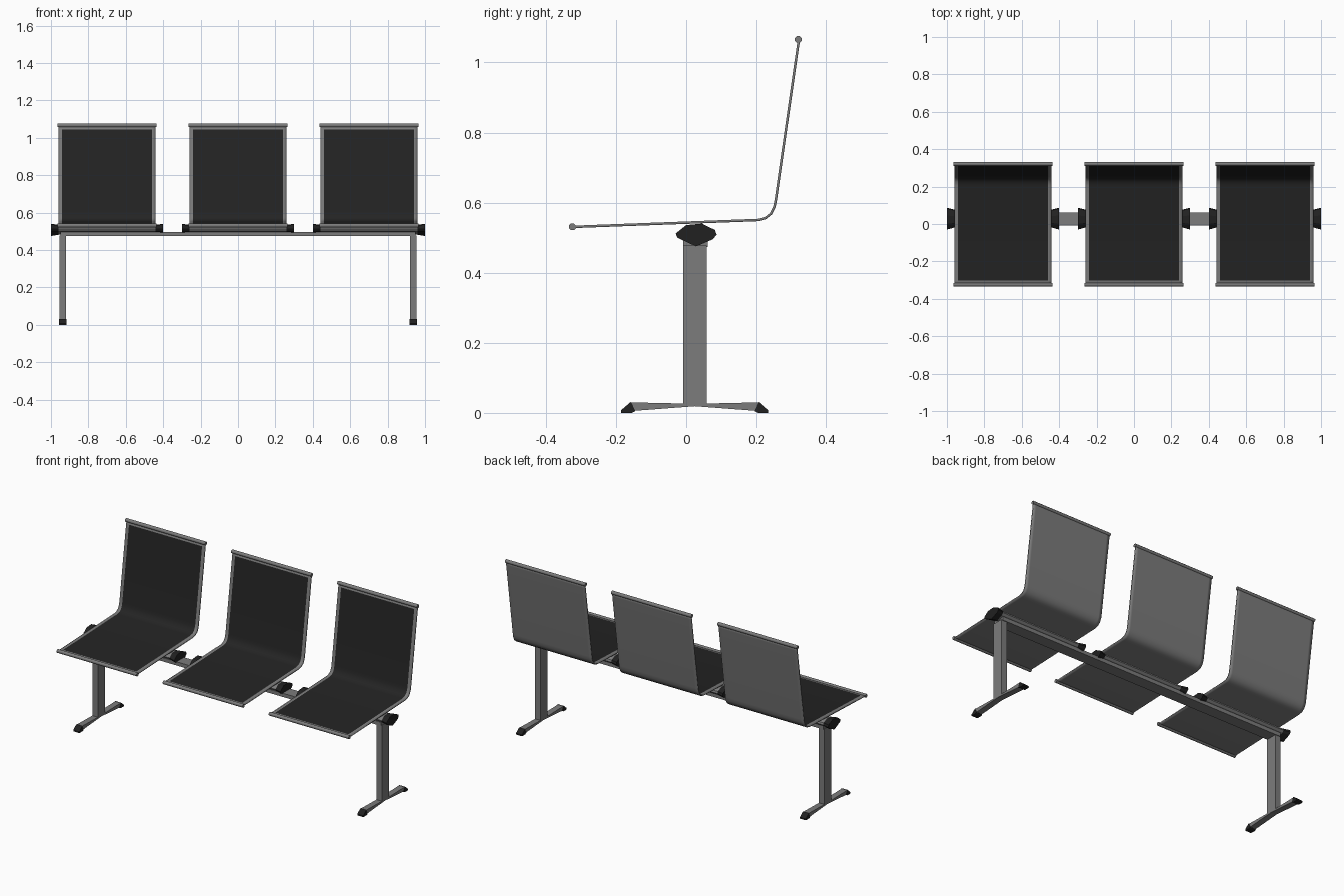
import bpy, bmesh, math
from mathutils import Vector

if "Cube" in bpy.data.objects:
    bpy.data.objects.remove(bpy.data.objects["Cube"])


def material(name, v):
    m = bpy.data.materials.new(name)
    m.diffuse_color = (v, v, v, 1)
    m.use_nodes = True
    m.node_tree.nodes["Principled BSDF"].inputs["Base Color"].default_value = m.diffuse_color
    return m


GREY = material("grey metal", 0.2)
BLACK = material("black fabric", 0.017)
DARK = material("black plastic", 0.015)


def finish(bm, name, mats, smooth=None):
    me = bpy.data.meshes.new(name)
    bm.to_mesh(me)
    bm.free()
    ob = bpy.data.objects.new(name, me)
    bpy.context.collection.objects.link(ob)
    for m in mats:
        me.materials.append(m)
    if smooth:
        bpy.ops.object.select_all(action='DESELECT')
        ob.select_set(True)
        bpy.context.view_layer.objects.active = ob
        bpy.ops.object.shade_smooth_by_angle(angle=math.radians(smooth))
    return ob


def prism(name, profile, x0, x1, mat, s0=1.0, s1=1.0, smooth=None):
    """Extrude a (y, z) outline along x, scaling each end about its middle."""
    bm = bmesh.new()
    cy = sum(p[0] for p in profile) / len(profile)
    cz = sum(p[1] for p in profile) / len(profile)
    a, b = [[bm.verts.new((x, cy + (y - cy) * s, cz + (z - cz) * s)) for y, z in profile]
            for x, s in ((x0, s0), (x1, s1))]
    n = len(profile)
    bm.faces.new(a)
    bm.faces.new(b)
    for i in range(n):
        bm.faces.new((a[i], a[(i + 1) % n], b[(i + 1) % n], b[i]))
    bmesh.ops.recalc_face_normals(bm, faces=bm.faces)
    return finish(bm, name, [mat], smooth)


def rect(y0, y1, z0, z1):
    return [(y0, z0), (y1, z0), (y1, z1), (y0, z1)]


def octagon(cy, cz, r):
    return [(cy + r * math.cos(math.pi * (i + .5) / 4), cz + r * math.sin(math.pi * (i + .5) / 4))
            for i in range(8)]


# Seat side line: front edge, seat, bend, back, top edge
LINE = [(-0.325, 0.534), (-0.303, 0.535), (0.205, 0.554), (0.226, 0.559), (0.241, 0.571),
        (0.25, 0.59), (0.254, 0.61), (0.3165, 1.045), (0.32, 1.067)]
COLS = [-0.26, -0.241, 0.241, 0.26]
BRACKET = [(-0.03, 0.512), (-0.025, 0.5), (0.028, 0.475), (0.075, 0.495), (0.087, 0.508),
           (0.082, 0.522), (0.045, 0.54), (0.0, 0.536)]


def seat(cx, side):
    # Thin shell with a black panel framed by a grey border
    bm = bmesh.new()
    rows = [[bm.verts.new((cx + x, y, z)) for x in COLS] for y, z in LINE]
    for j in range(len(LINE) - 1):
        for i in range(3):
            f = bm.faces.new((rows[j][i], rows[j][i + 1], rows[j + 1][i + 1], rows[j + 1][i]))
            inner = i == 1 and 0 < j < len(LINE) - 2
            f.material_index = 0 if inner else 1
    ob = finish(bm, side + "_seat_shell", [BLACK, GREY], 40)
    mod = ob.modifiers.new("thickness", 'SOLIDIFY')
    mod.thickness = 0.007
    mod.offset = -1
    mod.material_offset = 1
    mod.material_offset_rim = 1
    # Rolled front and top edges
    for part, (y, z) in (("front", (-0.324, 0.531)), ("top", (0.321, 1.066))):
        prism(f"{side}_seat_{part}_edge", octagon(y, z, 0.0105), cx - 0.264, cx + 0.264, GREY, smooth=50)
    # Cross bar and its end brackets
    prism(side + "_seat_bar", BRACKET, cx - 0.27, cx + 0.27, GREY, 0.8, 0.8)
    for s, n in ((-1, "left"), (1, "right")):
        prism(f"{side}_seat_{n}_bracket", BRACKET, cx + s * 0.26, cx + s * 0.3, DARK, 0.82, 1.0)


for cx, side in ((-0.7, "left"), (0, "middle"), (0.7, "right")):
    seat(cx, side)

# Long beam under the seats
prism("beam", rect(-0.008, 0.062, 0.474, 0.496), -0.95, 0.95, GREY)

# Legs and feet
for s, side in ((-1, "left"), (1, "right")):
    x = s * 0.937
    prism(side + "_leg", rect(-0.008, 0.058, 0.024, 0.478), x - 0.018, x + 0.018, GREY)
    prism(side + "_foot", [(-0.157, 0.03), (-0.16, 0.005), (0.025, 0.019), (0.21, 0.005),
                           (0.207, 0.03), (0.025, 0.026)], x - 0.018, x + 0.018, GREY)
    for d, n in ((-1, "front"), (1, "back")):
        cap = [(0.025 + d * a, z) for a, z in ((0.17, 0.005), (0.18, 0.0), (0.21, 0.0), (0.21, 0.008), (0.182, 0.032))]
        prism(f"{side}_foot_{n}_cap", cap, x - 0.02, x + 0.02, DARK)
